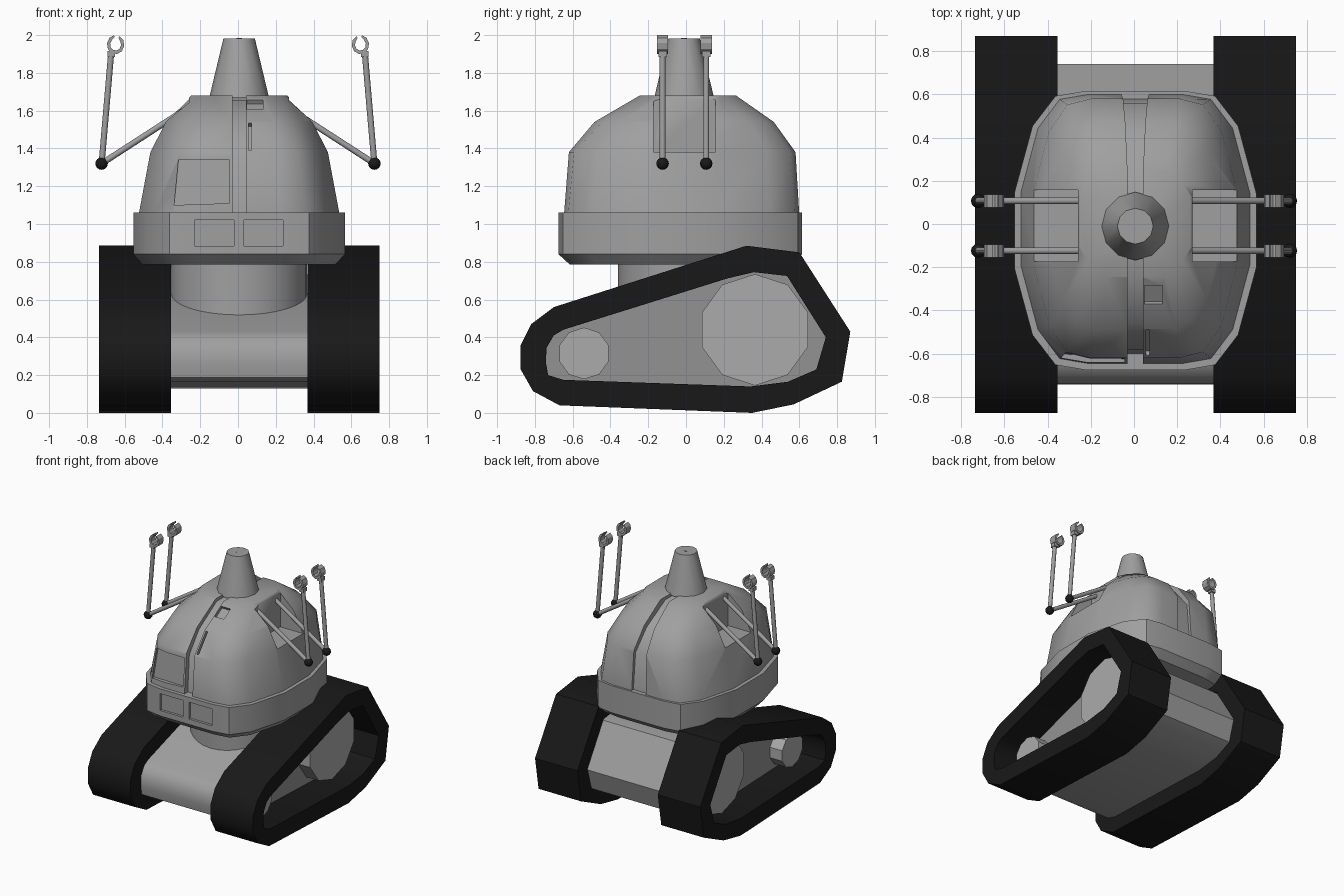
import bpy, bmesh, math
from mathutils import Vector, Matrix

if "Cube" in bpy.data.objects:
    bpy.data.objects.remove(bpy.data.objects["Cube"])

C = 0.006  # centre line of the hull in x


def material(name, v):
    m = bpy.data.materials.new(name)
    m.diffuse_color = (v, v, v, 1)
    m.use_nodes = True
    m.node_tree.nodes["Principled BSDF"].inputs["Base Color"].default_value = m.diffuse_color
    return m


black = material("rubber_black", .0095)
grey = material("hull_grey", .35)
light = material("wheel_grey", .41)
dark = material("wall_grey", .29)


def finish(name, bm, mat=None):
    bmesh.ops.recalc_face_normals(bm, faces=bm.faces)
    me = bpy.data.meshes.new(name)
    bm.to_mesh(me)
    bm.free()
    ob = bpy.data.objects.new(name, me)
    bpy.context.collection.objects.link(ob)
    me.materials.append(mat or grey)
    return ob


def loft(name, rings, mat=None):
    bm = bmesh.new()
    vs = [[bm.verts.new(p) for p in r] for r in rings]
    n = len(rings[0])
    for a, b in zip(vs, vs[1:]):
        for i in range(n):
            j = (i + 1) % n
            bm.faces.new((a[i], a[j], b[j], b[i]))
    bm.faces.new(vs[0])
    bm.faces.new(vs[-1][::-1])
    return finish(name, bm, mat)


def prism(name, yz, x0, x1, mat=None):
    return loft(name, [[(x, y, z) for y, z in yz] for x in (x0, x1)], mat)


def box(name, centre, size, tilt=0.0):
    bm = bmesh.new()
    m = Matrix.Translation(centre) @ Matrix.Rotation(tilt, 4, 'X') @ Matrix.Diagonal((*size, 1))
    bmesh.ops.create_cube(bm, size=1, matrix=m)
    return finish(name, bm)


def tube(name, p, q, r1, r2=None, seg=10, mat=None):
    p, q = Vector(p), Vector(q)
    d = q - p
    bm = bmesh.new()
    m = Matrix.Translation((p + q) / 2) @ d.to_track_quat('Z', 'Y').to_matrix().to_4x4()
    bmesh.ops.create_cone(bm, cap_ends=True, segments=seg, radius1=r1,
                          radius2=r1 if r2 is None else r2, depth=d.length, matrix=m)
    return finish(name, bm, mat)


def cut(ob, *cutters):
    for c in cutters:
        m = ob.modifiers.new("cut", 'BOOLEAN')
        m.operation, m.solver, m.object = 'DIFFERENCE', 'EXACT', c
        bpy.context.view_layer.objects.active = ob
        bpy.ops.object.modifier_apply(modifier=m.name)
        bpy.data.objects.remove(c)


def smooth(ob, deg=30):
    bpy.ops.object.select_all(action='DESELECT')
    ob.select_set(True)
    bpy.context.view_layer.objects.active = ob
    bpy.ops.object.shade_smooth_by_angle(angle=math.radians(deg))


# Tracks with wheels and an inner wall
OUTER = [(-.875, .36), (-.82, .47), (-.70, .56), (.32, .885), (.60, .85), (.87, .43),
         (.825, .165), (.57, .045), (.35, 0), (-.67, .04), (-.81, .115), (-.875, .23)]
INNER = [(-.742, .27), (-.738, .345), (-.70, .41), (-.65, .44), (.22, .712), (.36, .745),
         (.535, .725), (.74, .40), (.69, .23), (.54, .165), (.34, .14), (-.65, .175), (-.73, .20)]


def wheel(name, y, z, r, x0, x1):
    pts = [(y + r * math.sin(i * math.pi / 5), z + r * math.cos(i * math.pi / 5)) for i in range(10)]
    prism(name, pts, x0, x1, light)


for s, side in ((-1, "left"), (1, "right")):
    track = prism(side + "_track", OUTER, C + s * .361, C + s * .743, black)
    cut(track, prism("hole", INNER, C + s * .2, C + s * .9, black))
    smooth(track, 35)
    prism(side + "_track_wall", INNER, C + s * .40, C + s * .475, dark)
    wheel(side + "_drive_wheel", .365, .44, .295, C + s * .46, C + s * .585)
    wheel(side + "_idler_wheel", -.54, .315, .137, C + s * .46, C + s * .585)

# Chassis between the tracks
smooth(prism("chassis", [(y, z - .012) for y, z in INNER], C - .42, C + .42))

# Turret neck
smooth(tube("neck", (C, 0, .4), (C, 0, .82), .36, seg=32))

# Rounded-box rings for skirt and dome
WIDE = [(1, .27), (.85, .75), (.66, .965), (.42, 1)]
TOP = [(1, .45), (.87, .7), (.73, .86), (.55, 1)]


def ring(z, hx, hy, cy, shape=WIDE):
    q = [(x * hx, y * hy) for x, y in shape]
    pts = q + [(-x, y) for x, y in q[::-1]] + [(-x, -y) for x, y in q] + [(x, -y) for x, y in q[::-1]]
    return [(C + x, cy + y, z) for x, y in pts]


skirt = loft("skirt", [ring(.785, .51, .585, -.03), ring(.84, .56, .645, -.03), ring(1.06, .56, .645, -.03)])
for x in (-.125, .135):
    cut(skirt, box("panel", (x, -.70, .952), (.208, .09, .137)))
smooth(skirt, 40)


def blend(t):
    return [(a + (c - a) * t, b + (d - b) * t) for (a, b), (c, d) in zip(WIDE, TOP)]


dome = loft("dome", [ring(1.0, .54, .625, -.024), ring(1.06, .53, .622, -.023),
                     ring(1.38, .47, .60, -.02, blend(.1)), ring(1.54, .388, .475, -.01, blend(.5)),
                     ring(1.68, .255, .255, .01, TOP)])

# Centre grooves running up the front and back of the dome
PATH = [(.645, 1.03), (.62, 1.38), (.487, 1.54), (.245, 1.68), (.05, 1.68)]


def groove(s, widths, dy):
    rings = []
    for (y, z), w in zip(PATH, widths):
        yi, yo, zi, zo = s * (y * .94 - dy), s * (y * 1.1 + .01), z - .025, z + .05
        rings.append([(C - w, yi, zi), (C + w, yi, zi), (C + w, yo, zo), (C - w, yo, zo)])
    return loft("groove", rings)


cut(dome, groove(-1, [.036] * 5, 0), groove(1, [.064, .057, .046, .036, .034], .025))

# Window recess, hatch recess and slot on the front
win = [(-.338, 1.10, -.60), (-.045, 1.11, -.625), (-.045, 1.34, -.60), (-.315, 1.34, -.575)]
cut(dome, loft("window", [[(x, y, z) for x, z, y in win], [(x, -.9, z) for x, z, y in win]]),
    box("hatch", (.09, -.328, 1.632), (.085, .10, .05), math.radians(31)),
    box("slot", (.063, -.548, 1.462), (.016, .185, .05), math.radians(50)))

# Arm bays cut in both sides
for s in (-1, 1):
    cut(dome, box("bay", (C + s * .565, -.008, 1.59), (.6, .33, .42)))
smooth(dome, 45)

# Top turret cone
smooth(tube("top_cone", (C, -.01, 1.67), (C, -.01, 1.983), .158, .083, 12), 35)
tube("cone_cap", (C, -.01, 1.98), (C, -.01, 1.985), .016)


# Arms with ball elbows and C-shaped grippers
def gripper(name, s, y):
    bm = bmesh.new()
    arc = [math.radians(a) for a in range(100, 425, 36)]
    cols = []
    for i, a in enumerate(arc):
        r = .029 if 0 < i < len(arc) - 1 else .035
        cols.append([bm.verts.new((s * (.648 - k * math.cos(a)), y + e, 1.95 + 1.1 * k * math.sin(a)))
                     for k, e in ((r, -.03), (.046, -.03), (.046, .03), (r, .03))])
    for a, b in zip(cols, cols[1:]):
        for i in range(4):
            j = (i + 1) % 4
            bm.faces.new((a[i], a[j], b[j], b[i]))
    bm.faces.new(cols[0])
    bm.faces.new(cols[-1][::-1])
    finish(name, bm)


for s, side in ((-1, "left"), (1, "right")):
    for y, pos in ((-.124, "front"), (.107, "rear")):
        n = f"{side}_{pos}_"
        elbow = (s * .722, y, 1.32)
        smooth(tube(n + "lower_arm", (s * .25, y, 1.625), elbow, .016), 40)
        smooth(tube(n + "upper_arm", elbow, (s * .672, y, 1.90), .016), 40)
        bm = bmesh.new()
        bmesh.ops.create_uvsphere(bm, u_segments=12, v_segments=8, radius=.033,
                                  matrix=Matrix.Translation(elbow))
        smooth(finish(n + "elbow", bm, black), 60)
        box(n + "wrist", (s * .672, y, 1.9), (.04, .045, .03))
        gripper(n + "gripper", s, y)
